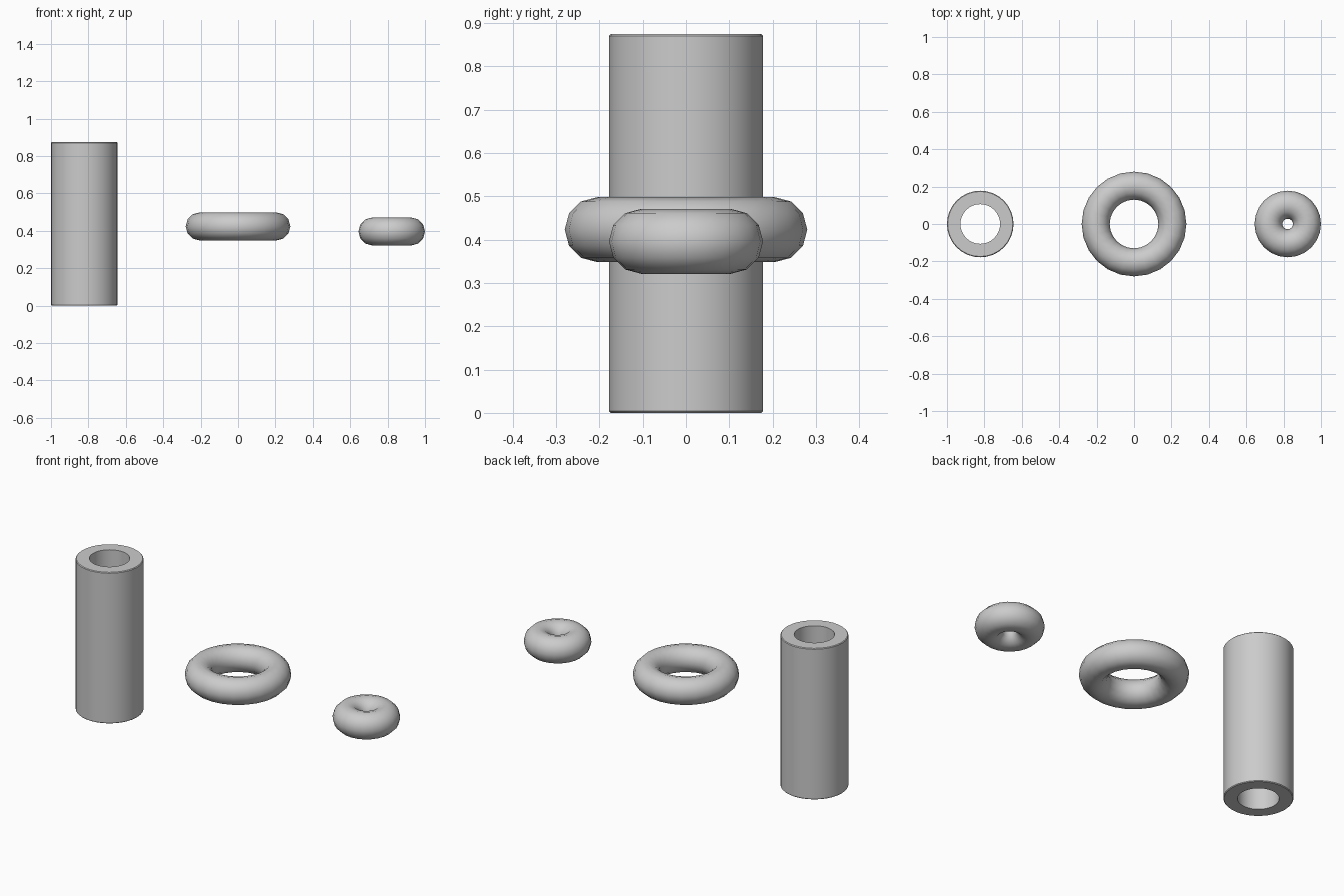
import bpy, bmesh, math

if "Cube" in bpy.data.objects:
    bpy.data.objects.remove(bpy.data.objects["Cube"])


def lathe(name, profile, x, segments, angle):
    """Revolve a closed (radius, z) profile around a vertical axis at x."""
    bm = bmesh.new()
    rings = []
    for i in range(segments):
        a = 2 * math.pi * i / segments
        rings.append([bm.verts.new((r * math.cos(a), r * math.sin(a), z)) for r, z in profile])
    n = len(profile)
    for i in range(segments):
        p, q = rings[i], rings[(i + 1) % segments]
        for j in range(n):
            k = (j + 1) % n
            bm.faces.new((p[j], q[j], q[k], p[k]))
    bmesh.ops.recalc_face_normals(bm, faces=bm.faces)
    mesh = bpy.data.meshes.new(name)
    bm.to_mesh(mesh)
    bm.free()
    obj = bpy.data.objects.new(name, mesh)
    bpy.context.collection.objects.link(obj)
    obj.location.x = x
    bpy.ops.object.select_all(action='DESELECT')
    obj.select_set(True)
    bpy.context.view_layer.objects.active = obj
    bpy.ops.object.shade_smooth_by_angle(angle=math.radians(angle))
    return obj


def circle(major, minor, z, sides=12):
    return [(major + minor * math.cos(2 * math.pi * i / sides),
             z + minor * math.sin(2 * math.pi * i / sides)) for i in range(sides)]


# Hollow tube with slightly eased outer rims
R, r, H, b = 0.178, 0.106, 0.874, 0.004
lathe("hollow_tube", [(r, 0), (R - b, 0), (R, b), (R, H - b), (R - b, H), (r, H)], -0.822, 32, 30)

# Wide ring and small thick ring
lathe("wide_ring", circle(0.205, 0.075, 0.423), 0, 24, 60)
lathe("small_ring", circle(0.103, 0.075, 0.396), 0.822, 24, 60)
